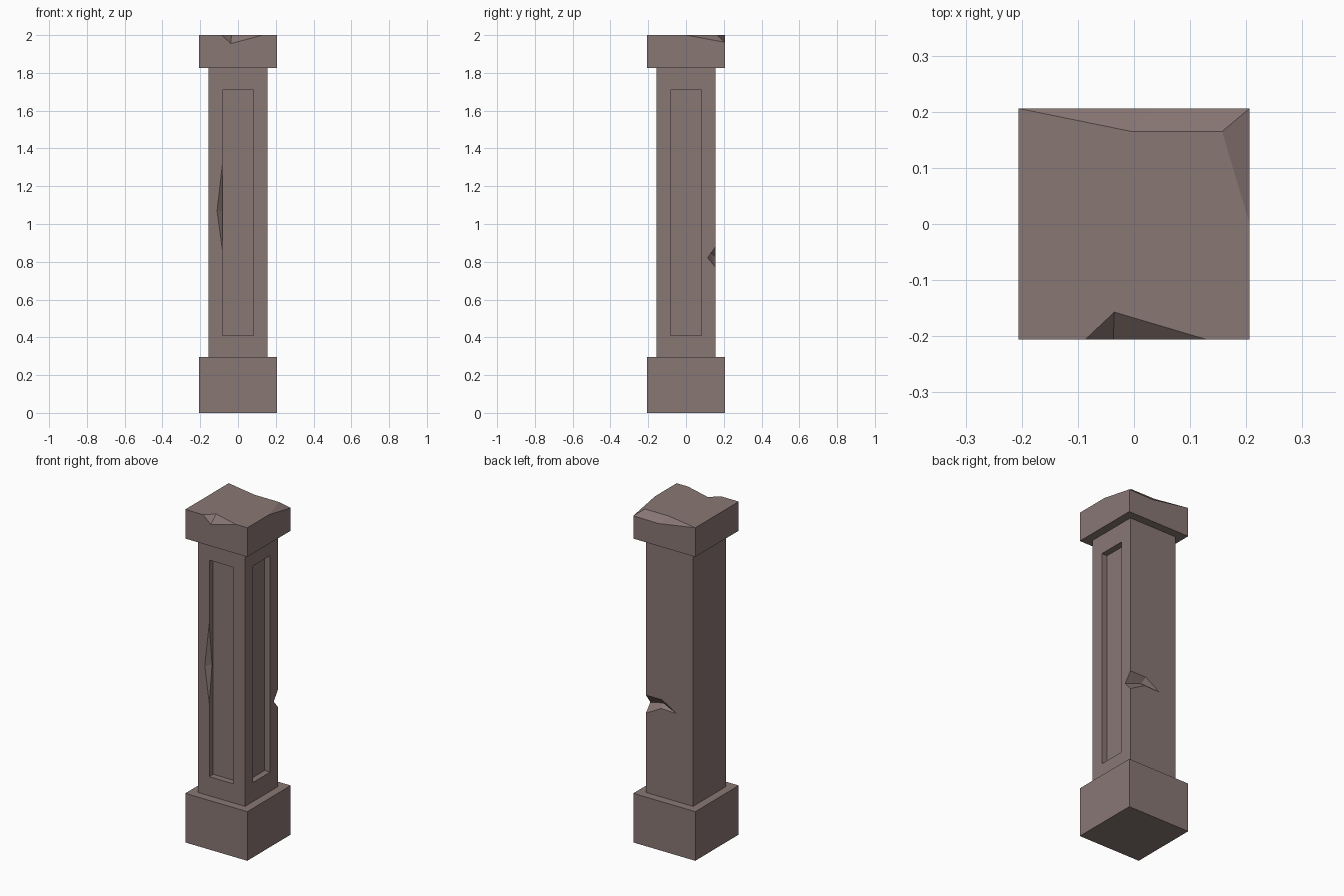
import bpy, bmesh
from mathutils import Vector

if "Cube" in bpy.data.objects:
    bpy.data.objects.remove(bpy.data.objects["Cube"])

stone = bpy.data.materials.new("weathered_stone")
stone.diffuse_color = (0.25, 0.185, 0.175, 1)
stone.use_nodes = True
stone.node_tree.nodes["Principled BSDF"].inputs["Base Color"].default_value = stone.diffuse_color

S = 0.206    # half width of base and cap
W = 0.157    # half width of shaft
Z0, Z1 = 0.295, 1.825


def add_object(name, bm):
    bmesh.ops.recalc_face_normals(bm, faces=bm.faces[:])
    mesh = bpy.data.meshes.new(name)
    bm.to_mesh(mesh)
    bm.free()
    mesh.materials.append(stone)
    ob = bpy.data.objects.new(name, mesh)
    bpy.context.collection.objects.link(ob)
    return ob


def box(name, lo, hi):
    bm = bmesh.new()
    bmesh.ops.create_cube(bm, size=1)
    lo, hi = Vector(lo), Vector(hi)
    for v in bm.verts:
        v.co = (lo + hi) / 2 + v.co * (hi - lo)
    return add_object(name, bm)


def hull(name, points):
    bm = bmesh.new()
    for p in points:
        bm.verts.new(p)
    res = bmesh.ops.convex_hull(bm, input=bm.verts[:])
    junk = {g for g in res["geom_interior"] + res["geom_unused"]
            if isinstance(g, bmesh.types.BMVert)}
    bmesh.ops.delete(bm, geom=list(junk), context='VERTS')
    return add_object(name, bm)


def cut(ob, cutters):
    # subtract each cutter, bake the result, remove the cutters
    for c in cutters:
        c.hide_render = True
        m = ob.modifiers.new("cut", 'BOOLEAN')
        m.operation, m.solver, m.object = 'DIFFERENCE', 'EXACT', c
    bpy.context.view_layer.update()
    dg = bpy.context.evaluated_depsgraph_get()
    baked = bpy.data.meshes.new_from_object(ob.evaluated_get(dg))
    ob.modifiers.clear()
    ob.data = baked
    for c in cutters:
        bpy.data.objects.remove(c)


# Base block and shaft
box("base", (-S, -S, 0), (S, S, Z0))
shaft = box("shaft", (-W, -W, Z0), (W, W, Z1))

# Recessed panels on the front and right faces
D = 0.037
panels = [box("front_panel_cutter", (-0.081, -W - 0.1, 0.41), (0.081, -W + D, 1.71)),
          box("right_panel_cutter", (W - D, -0.081, 0.41), (W + 0.1, 0.081, 1.71))]

# Long chip on the left lip of the front panel (grown around its crease)
tip, deep = Vector((-0.111, -W, 1.07)), Vector((-0.081, -W + 0.026, 1.07))
mid = (tip + deep) / 2
chip = [tip, deep, Vector((-0.081, -W, 1.33)), Vector((-0.081, -W, 0.85))]
lip_chip = hull("lip_chip_cutter", [mid + (p - mid) * 1.3 for p in chip])

# Notch in the back right edge, tapering along the back face
o = 0.03
A, B, C = (W, W, 0.88), (W, W, 0.77), (W, 0.115, 0.82)
E, F, G, T = (0.048, W, 0.88), (0.056, W, 0.826), (0.06, 0.13, 0.848), (-0.045, W, 0.823)
corner_out, right_out, back_out = Vector((o, o, 0)), Vector((o, 0, 0)), Vector((0, o, 0))
notch = hull("notch_cutter", [A, B, C, E, F, G,
             Vector(A) + corner_out, Vector(B) + corner_out, Vector(C) + right_out,
             Vector(E) + back_out, Vector(F) + back_out])
taper = hull("taper_cutter", [E, F, G, T, (0.09, 0.15, 0.845)] +
             [Vector(p) + back_out for p in (E, F, T)])
cut(shaft, panels + [lip_chip, notch, taper])

# Cap with broken top edges
verts = [(-S, -S, Z1), (S, -S, Z1), (S, S, Z1), (-S, S, Z1),
         (-S, -S, 2), (-0.087, -S, 2), (-0.035, -0.157, 2), (0.13, -S, 2),
         (S, -S, 2), (S, 0, 2), (0.157, 0.165, 2), (-0.005, 0.165, 2),
         (-S, S, 2), (S, S, 1.962), (0.04, S, 1.96), (-0.037, -S, 1.955)]
faces = [(3, 2, 1, 0), (0, 1, 8, 7, 15, 5, 4), (1, 2, 13, 9, 8),      # underside, front, right
         (2, 3, 12, 14, 13), (3, 0, 4, 12),                            # back, left
         (4, 5, 6, 7, 8, 9, 10, 11, 12),                               # top
         (5, 15, 6), (15, 7, 6), (9, 13, 10),                          # front and right chips
         (10, 13, 14), (10, 14, 11), (11, 14, 12)]                     # back chip
bm = bmesh.new()
vs = [bm.verts.new(v) for v in verts]
for f in faces:
    bm.faces.new([vs[i] for i in f])
add_object("cap", bm)
